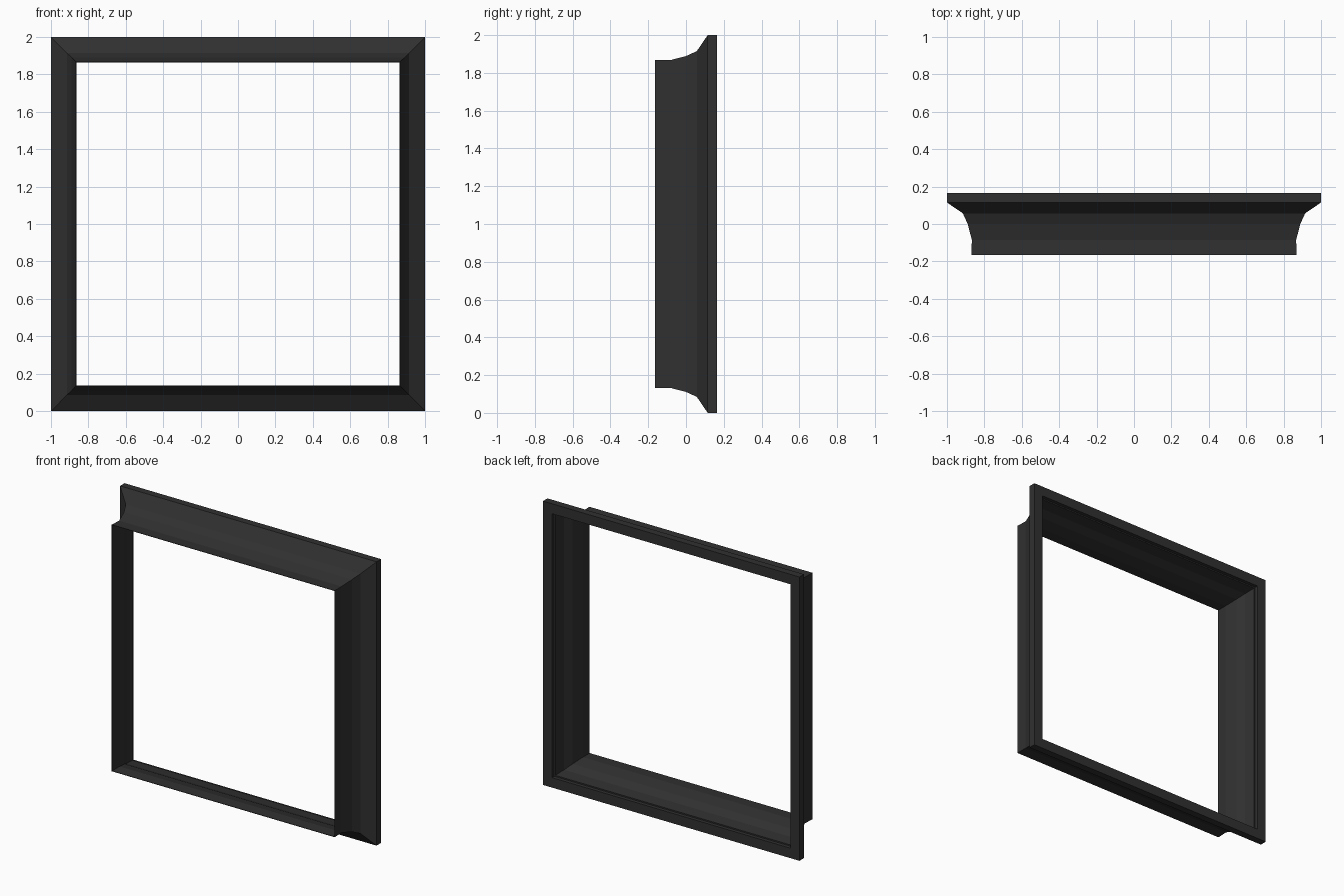
import bpy, bmesh

if "Cube" in bpy.data.objects:
    bpy.data.objects.remove(bpy.data.objects["Cube"])

# one dark colour for the whole frame
mat = bpy.data.materials.new("charcoal")
mat.diffuse_color = (0.03, 0.03, 0.03, 1)
mat.use_nodes = True
mat.node_tree.nodes["Principled BSDF"].inputs["Base Color"].default_value = mat.diffuse_color

# closed moulding profile: (half size of the square, depth y)
outer = [(0.869, -0.165), (0.867, -0.085), (0.889, 0.0),
         (0.915, 0.057), (1.0, 0.115), (1.0, 0.165)]
inner = [(0.93, 0.165), (0.93, 0.14), (0.921, 0.14), (0.911, 0.057),
         (0.885, 0.0), (0.864, -0.085), (0.866, -0.165)]
profile = outer + inner

# sweep the profile round the four mitred corners
bm = bmesh.new()
rings = [[bm.verts.new((sx * r, y, 1 + sz * r)) for r, y in profile]
         for sx, sz in ((-1, -1), (1, -1), (1, 1), (-1, 1))]
n = len(profile)
for c in range(4):
    a, b = rings[c], rings[(c + 1) % 4]
    for i in range(n):
        j = (i + 1) % n
        bm.faces.new((a[i], b[i], b[j], a[j]))
bmesh.ops.recalc_face_normals(bm, faces=bm.faces)

mesh = bpy.data.meshes.new("square_frame")
bm.to_mesh(mesh)
bm.free()
mesh.materials.append(mat)
frame = bpy.data.objects.new("square_frame", mesh)
bpy.context.collection.objects.link(frame)
